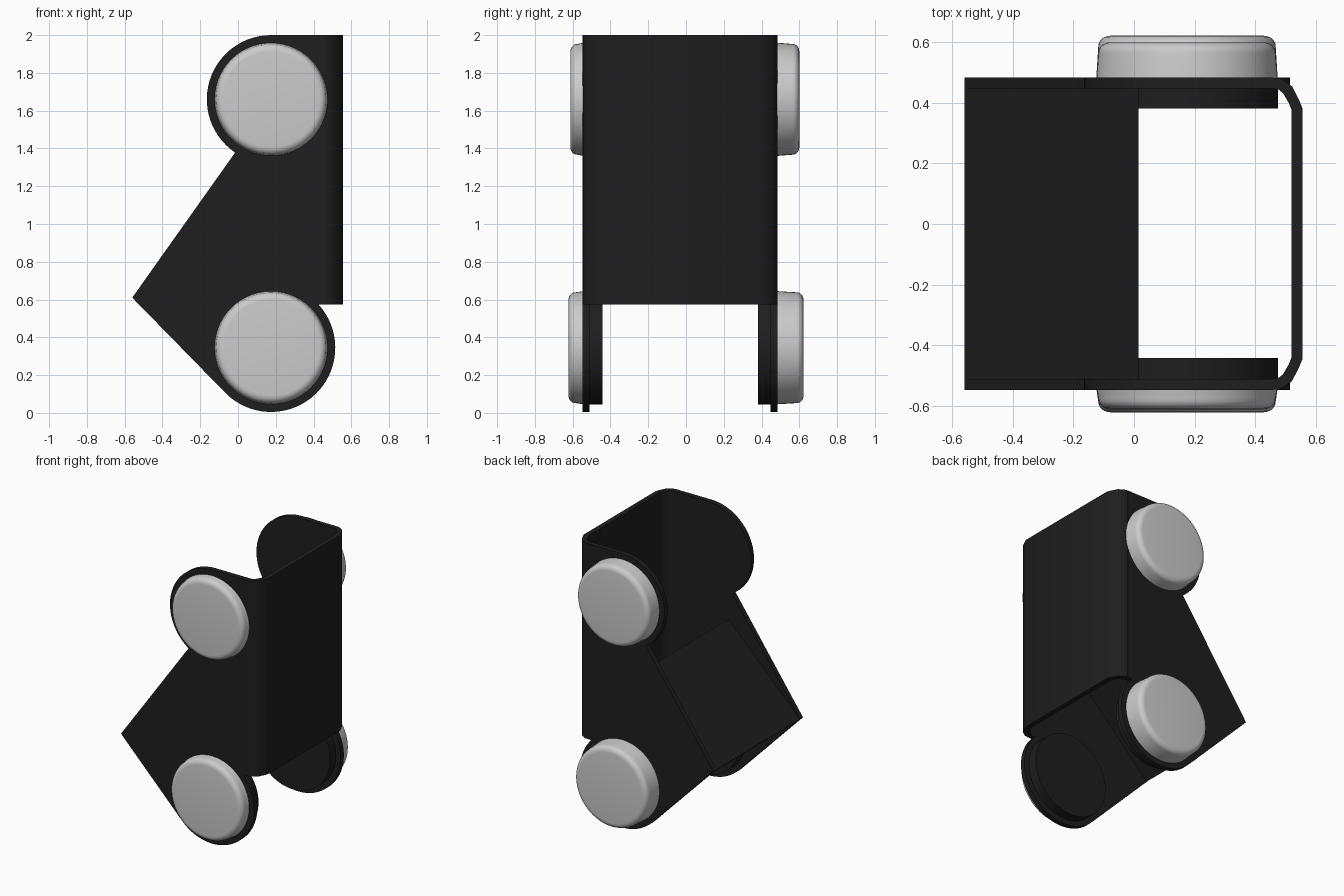
import bpy, bmesh
from math import sin, cos, pi, radians
from mathutils import Vector

if "Cube" in bpy.data.objects:
    bpy.data.objects.remove(bpy.data.objects["Cube"])

black = bpy.data.materials.new("black_sheet")
black.diffuse_color = (0.013, 0.013, 0.013, 1)
black.use_nodes = True
black.node_tree.nodes["Principled BSDF"].inputs["Base Color"].default_value = black.diffuse_color

CX, LOW, HIGH, R = 0.175, 0.345, 1.66, 0.34    # pad centres and rounded plate ends
BACK_BOTTOM, TOP = 0.575, 2.0


def extrude(name, pts, vec, mat=black):
    """Closed flat outline pushed along vec into a solid."""
    bm = bmesh.new()
    face = bm.faces.new([bm.verts.new(p) for p in pts])
    ext = bmesh.ops.extrude_face_region(bm, geom=[face])
    bmesh.ops.translate(bm, vec=Vector(vec),
                        verts=[v for v in ext["geom"] if isinstance(v, bmesh.types.BMVert)])
    bmesh.ops.recalc_face_normals(bm, faces=bm.faces)
    return finish(name, bm, mat)


def finish(name, bm, mat):
    mesh = bpy.data.meshes.new(name)
    bm.to_mesh(mesh)
    bm.free()
    ob = bpy.data.objects.new(name, mesh)
    bpy.context.collection.objects.link(ob)
    if mat:
        mesh.materials.append(mat)
    bpy.context.view_layer.objects.active = ob
    bpy.ops.object.select_all(action='DESELECT')
    ob.select_set(True)
    bpy.ops.object.shade_smooth_by_angle(angle=radians(32))
    return ob


def disc(name, z, profile, mat=None, n=56):
    """Lathe of (radius, y) pairs about the y axis, capped at both ends."""
    bm = bmesh.new()
    rings = [[bm.verts.new((CX + r * cos(2 * pi * i / n), y, z + r * sin(2 * pi * i / n)))
              for i in range(n)] for r, y in profile]
    for a, b in zip(rings, rings[1:]):
        for i in range(n):
            j = (i + 1) % n
            bm.faces.new((a[i], a[j], b[j], b[i]))
    bm.faces.new(rings[0])
    bm.faces.new(rings[-1])
    bmesh.ops.recalc_face_normals(bm, faces=bm.faces)
    return finish(name, bm, mat)


def arc(z, a0, a1, n):
    return [(CX + R * cos(radians(a0 + (a1 - a0) * i / n)),
             z + R * sin(radians(a0 + (a1 - a0) * i / n))) for i in range(n + 1)]


# Side plates: rounded ends and a pointed front corner
outline = ([(-0.56, 0.61)] + arc(HIGH, 236, 90, 28) + [(0.46, TOP), (0.46, BACK_BOTTOM)]
           + arc(LOW, 42.5, -135, 34))
for side, y in (("front", -0.548), ("rear", 0.448)):
    extrude(side + "_side_plate", [(x, y, z) for x, z in outline], (0, 0.036, 0))

# Back plate with bent corners joining both side plates
half_out = [(0.455, 0.516), (0.485, 0.512), (0.522, 0.487), (0.546, 0.44), (0.556, 0.415)]
half_in = [(0.52, 0.41), (0.512, 0.43), (0.492, 0.465), (0.475, 0.478), (0.455, 0.48)]
MID = -0.032
half = half_out + half_in
section = ([(x, MID + y) for x, y in half_out] + [(x, MID - y) for x, y in reversed(half_out)]
           + [(x, MID - y) for x, y in reversed(half_in)] + [(x, MID + y) for x, y in half_in])
extrude("back_plate", [(x, y, BACK_BOTTOM) for x, y in section], (0, 0, TOP - BACK_BOTTOM))

# Sloping cross panel between the side plates
panel = [(-0.56, 0.61), (0.015, 1.185), (0.015, 1.14), (-0.537, 0.588)]
extrude("cross_panel", [(x, -0.548, z) for x, z in panel], (0, 1.032, 0))

# Inner black discs at the lower ends
for side, y0, y1 in (("front", -0.514, -0.442), ("rear", 0.45, 0.382)):
    disc(side + "_inner_disc", LOW, [(0.3, y0), (0.3, y1)], black)

# Outer pads with rounded rims
for name, z, base, tip in (("upper_front_pad", HIGH, -0.54, -0.612),
                           ("lower_front_pad", LOW, -0.54, -0.622),
                           ("upper_rear_pad", HIGH, 0.476, 0.6),
                           ("lower_rear_pad", LOW, 0.476, 0.622)):
    s = 1 if tip > 0 else -1
    rim = [(0.253 + 0.04 * sin(a), tip - s * 0.035 * (1 - cos(a)))
           for a in (i * pi / 12 for i in range(7))]
    disc(name, z, [(0.3, base)] + rim[::-1])
